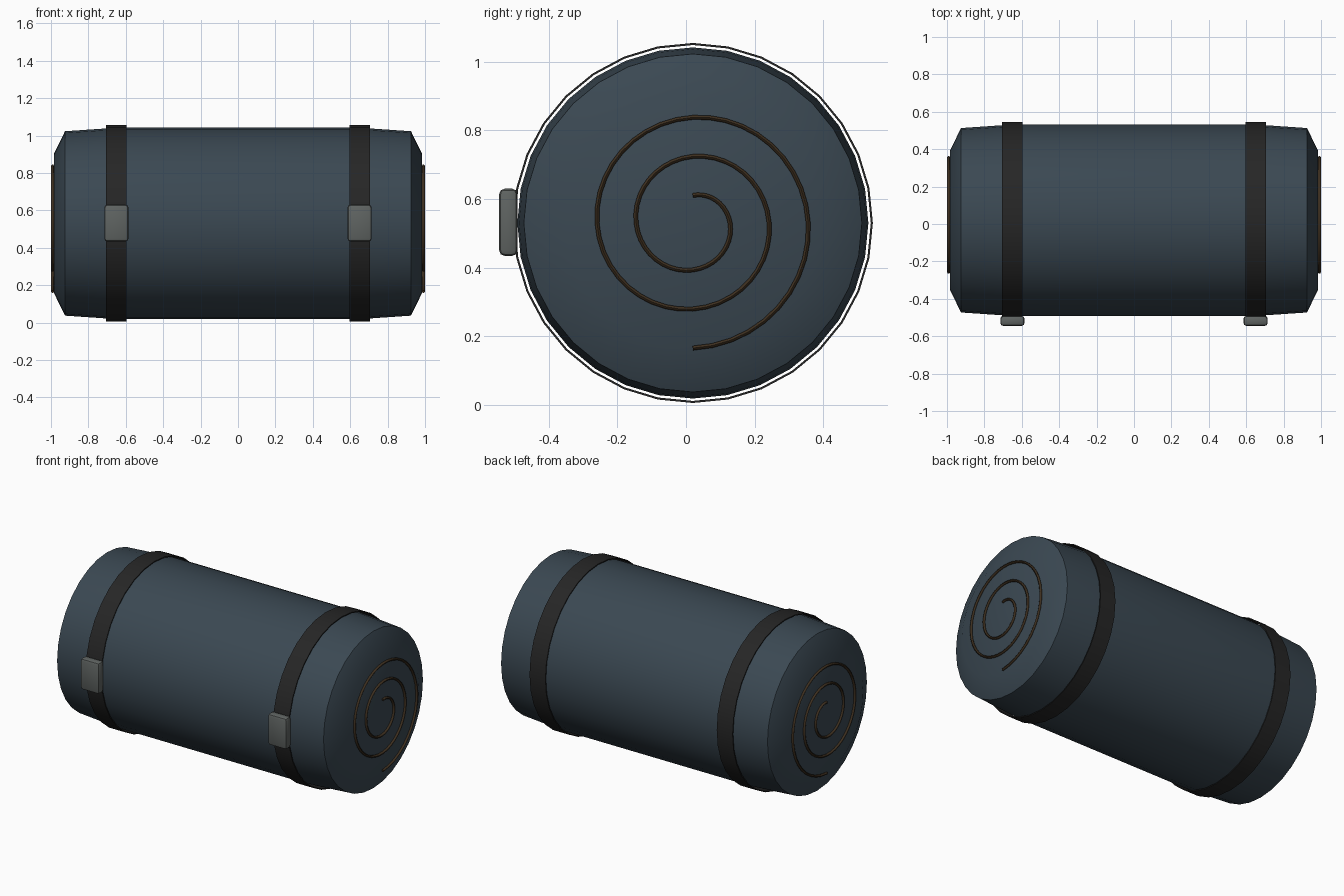
import bpy, bmesh, math

if "Cube" in bpy.data.objects:
    bpy.data.objects.remove(bpy.data.objects["Cube"])

CY, CZ = 0.02, 0.53      # roll axis
SIDES = 32


def material(name, rgb):
    m = bpy.data.materials.new(name)
    m.diffuse_color = (*rgb, 1)
    m.use_nodes = True
    m.node_tree.nodes["Principled BSDF"].inputs["Base Color"].default_value = m.diffuse_color
    return m


FABRIC = material("slate fabric", (0.043, 0.065, 0.085))
STRAP = material("black strap", (0.019, 0.019, 0.019))
METAL = material("grey buckle", (0.115, 0.127, 0.122))
SEAM = material("brown seam", (0.048, 0.029, 0.014))


def add_object(name, bm, mat, angle=30):
    bmesh.ops.recalc_face_normals(bm, faces=bm.faces)
    me = bpy.data.meshes.new(name)
    bm.to_mesh(me)
    bm.free()
    me.materials.append(mat)
    me.shade_smooth()
    me.set_sharp_from_angle(angle=math.radians(angle))
    ob = bpy.data.objects.new(name, me)
    bpy.context.collection.objects.link(ob)
    return ob


def lathe(name, profile, mat, closed=False):
    """Turn (x, radius) points about the roll axis."""
    bm = bmesh.new()
    rings = []
    for x, r in profile:
        rings.append([bm.verts.new((x, CY + r * math.sin(a), CZ + r * math.cos(a)))
                      for a in (2 * math.pi * i / SIDES for i in range(SIDES))])
    pairs = list(zip(rings, rings[1:]))
    if closed:
        pairs.append((rings[-1], rings[0]))
    else:
        bm.faces.new(rings[0])
        bm.faces.new(rings[-1])
    for a, b in pairs:
        for i in range(SIDES):
            j = (i + 1) % SIDES
            bm.faces.new((a[i], a[j], b[j], b[i]))
    return add_object(name, bm, mat)


# rolled body with tapered shoulders and chamfered ends
half = [(0.62, 0.512), (0.72, 0.507), (0.925, 0.493), (0.985, 0.37)]
lathe("rolled_body", [(-x, r) for x, r in reversed(half)] + half, FABRIC)


def buckle(name, x):
    bm = bmesh.new()
    bmesh.ops.create_cube(bm, size=1)
    for v in bm.verts:
        v.co = (x + v.co.x * 0.13, -0.518 + v.co.y * 0.054, 0.532 + v.co.z * 0.196)
    bmesh.ops.bevel(bm, geom=bm.edges[:], offset=0.016, segments=2,
                    profile=0.5, affect='EDGES')
    add_object(name, bm, METAL)


def spiral(name, side):
    cu = bpy.data.curves.new(name + "_path", 'CURVE')
    cu.dimensions = '3D'
    cu.bevel_depth = 0.0075
    cu.bevel_resolution = 1
    cu.use_fill_caps = True
    n = 100
    sp = cu.splines.new('POLY')
    sp.points.add(n)
    for i, p in enumerate(sp.points):
        t = 2.5 * i / n
        r, a = 0.08 + 0.114 * t, 2 * math.pi * t
        p.co = (side * 0.9915, CY + r * math.sin(a), CZ + r * math.cos(a), 1)
    tmp = bpy.data.objects.new(name + "_path", cu)
    bpy.context.collection.objects.link(tmp)
    bpy.context.view_layer.update()
    me = tmp.to_mesh()
    bm = bmesh.new()
    bm.from_mesh(me)
    tmp.to_mesh_clear()
    bpy.data.objects.remove(tmp)
    add_object(name, bm, SEAM, 60)


# straps, buckles and end spirals, mirrored left and right
for side, label in ((-1, "left"), (1, "right")):
    x = side * 0.65
    lathe("strap_" + label, [(x - 0.055, 0.519), (x - 0.055, 0.525),
                             (x + 0.055, 0.525), (x + 0.055, 0.519)], STRAP, True)
    buckle("buckle_" + label, x)
    spiral("end_spiral_" + label, side)
